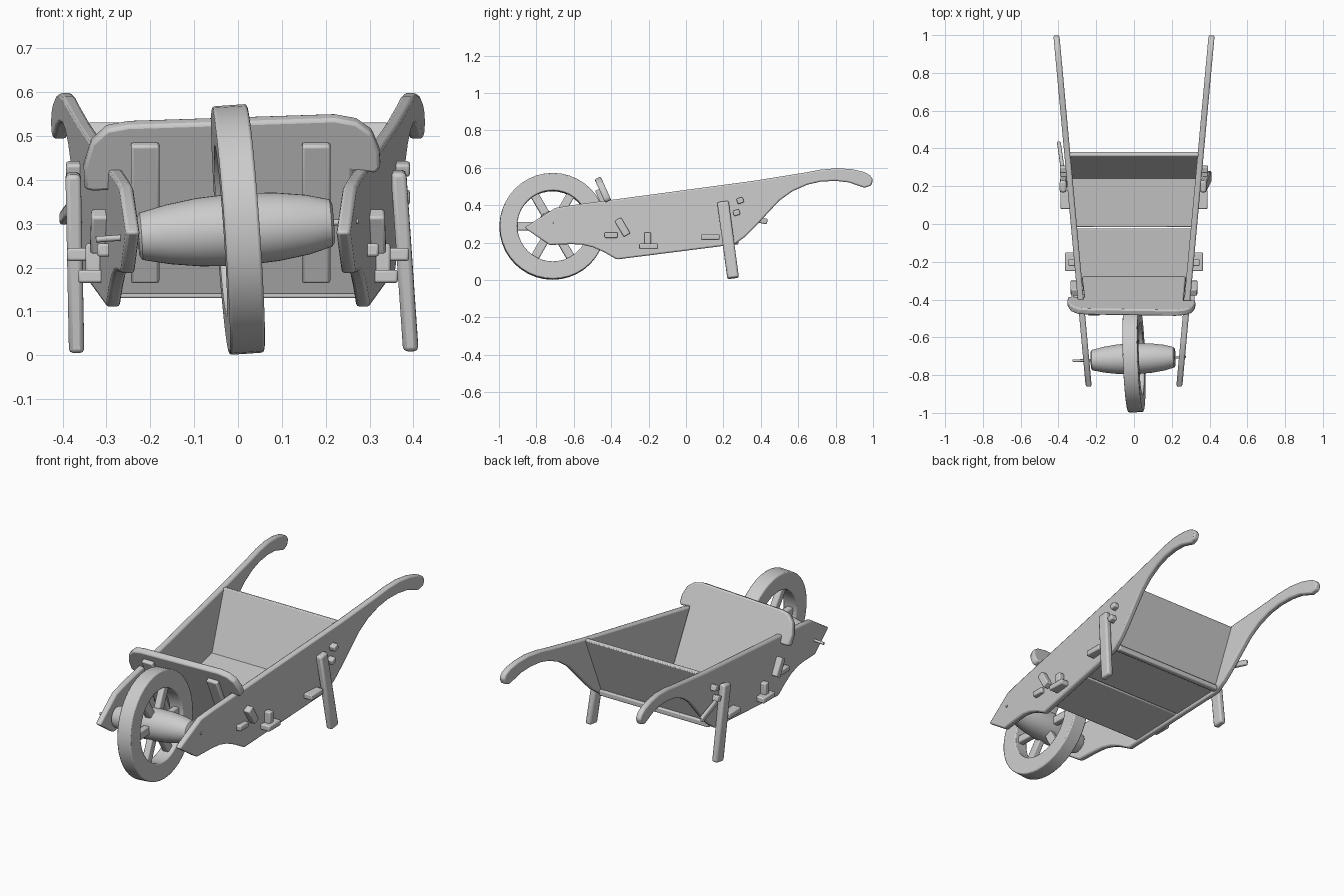
import bpy, bmesh, math
from mathutils import Matrix, Vector

if "Cube" in bpy.data.objects:
    bpy.data.objects.remove(bpy.data.objects["Cube"], do_unlink=True)

grey = bpy.data.materials.new("plain grey")
grey.use_nodes = True
grey.diffuse_color = (0.6, 0.6, 0.6, 1)
grey.node_tree.nodes["Principled BSDF"].inputs["Base Color"].default_value = (0.6, 0.6, 0.6, 1)


def finish(name, bm, bevel, matrix=None):
    bmesh.ops.recalc_face_normals(bm, faces=bm.faces)
    if matrix:
        bm.transform(matrix)
    mesh = bpy.data.meshes.new(name)
    bm.to_mesh(mesh)
    bm.free()
    mesh.materials.append(grey)
    obj = bpy.data.objects.new(name, mesh)
    bpy.context.collection.objects.link(obj)
    if bevel:
        mod = obj.modifiers.new("soft edges", "BEVEL")
        mod.width, mod.segments, mod.limit_method = bevel, 2, "ANGLE"
    bpy.ops.object.select_all(action="DESELECT")
    obj.select_set(True)
    bpy.context.view_layer.objects.active = obj
    bpy.ops.object.shade_smooth_by_angle(angle=math.radians(40))
    return obj


def solid(name, points, push, bevel=0.005, matrix=None):
    """Flat outline pushed along a vector."""
    bm = bmesh.new()
    face = bm.faces.new([bm.verts.new(p) for p in points])
    made = bmesh.ops.extrude_face_region(bm, geom=[face], use_keep_orig=True)["geom"]
    for v in made:
        if isinstance(v, bmesh.types.BMVert):
            v.co += Vector(push)
    return finish(name, bm, bevel, matrix)


def bar(name, a, b, wide, deep, side=(1, 0, 0), bevel=0.006, matrix=None):
    """Squared timber from a to b; wide is measured along side."""
    a, b = Vector(a), Vector(b)
    u = Vector(side).normalized()
    v = (b - a).cross(u).normalized()
    u, v = u * wide / 2, v * deep / 2
    return solid(name, [a - u - v, a + u - v, a + u + v, a - u + v], b - a, bevel, matrix)


def lathe(name, profile, closed, bevel, matrix, steps=40):
    """Turn (x, radius) points about the x axis."""
    bm = bmesh.new()
    rings = []
    for x, r in profile:
        turn = [2 * math.pi * i / steps for i in range(steps)]
        rings.append([bm.verts.new((x, r * math.cos(t), r * math.sin(t))) for t in turn])
    pairs = list(zip(rings, rings[1:]))
    if closed:
        pairs.append((rings[-1], rings[0]))
    else:
        bm.faces.new(rings[0])
        bm.faces.new(rings[-1])
    for p, q in pairs:
        for i in range(steps):
            j = (i + 1) % steps
            bm.faces.new((p[i], p[j], q[j], q[i]))
    return finish(name, bm, bevel, matrix)


def plank_x(y):
    return 0.318 + 0.092 * y


def base_z(y):
    return 0.157 + 0.127 * y


# Side planks, each running back into a curved handle
outline = [(-0.865, 0.28), (-0.70, 0.385), (-0.61, 0.40), (0.36, 0.53), (0.64, 0.575),
           (0.72, 0.59), (0.81, 0.598), (0.89, 0.592), (0.95, 0.578), (0.985, 0.56),
           (1.0, 0.535), (0.99, 0.505), (0.955, 0.493), (0.92, 0.505), (0.87, 0.522),
           (0.80, 0.53), (0.72, 0.526), (0.65, 0.51), (0.57, 0.475), (0.50, 0.425),
           (0.43, 0.35), (0.38, 0.295), (0.32, 0.235), (0.26, 0.19), (-0.37, 0.11),
           (-0.44, 0.15), (-0.50, 0.176), (-0.56, 0.19), (-0.62, 0.192), (-0.73, 0.187)]
for s, side in ((-1, "right"), (1, "left")):
    solid(f"{side}_side_plank", [(s * (plank_x(y) - 0.015), y, z) for y, z in outline],
          (s * 0.032, 0, 0), 0.008)

# Floor boards
for i, (y0, y1) in enumerate(((-0.31, -0.023), (-0.017, 0.25))):
    w0, w1 = plank_x(y0) - 0.01, plank_x(y1) - 0.01
    z0, z1 = base_z(y0) + 0.012, base_z(y1) + 0.012
    solid(f"floor_board_{i + 1}", [(-w0, y0, z0), (w0, y0, z0), (w1, y1, z1), (-w1, y1, z1)],
          (0, 0, 0.025))

# Sloping back board and the beam beneath it
lo, hi = plank_x(0.24) - 0.01, plank_x(0.375) - 0.01
solid("back_board", [(-lo, 0.235, 0.21), (lo, 0.235, 0.21), (hi, 0.36, 0.532), (-hi, 0.36, 0.532)],
      (0, 0.024, -0.006))
bar("rear_beam", (-0.33, 0.265, 0.205), (0.33, 0.265, 0.205), 0.03, 0.03, (0, 1, 0))

# Front board with rounded wings, leaning forward over the wheel
up = Vector((0, -0.41, 0.912))
out = Vector((0, -0.912, -0.41))
foot = Vector((0, -0.275, 0.15))


def on_board(x, t, lift=0.0):
    return foot + Vector((x, 0, 0)) + up * t + out * lift


shape = [(-0.275, 0), (0.275, 0), (0.262, 0.31), (0.315, 0.305), (0.325, 0.32), (0.322, 0.36),
         (0.305, 0.405), (0.27, 0.432), (0.22, 0.442), (-0.25, 0.425), (-0.30, 0.415),
         (-0.335, 0.38), (-0.352, 0.32), (-0.35, 0.265), (-0.33, 0.26), (-0.262, 0.265)]
solid("front_board", [on_board(x, t) for x, t in shape], out * 0.036, 0.008)
for x, side in ((-0.212, "right"), (0.178, "left")):
    bar(f"{side}_front_batten", on_board(x, 0.04, 0.046), on_board(x, 0.385, 0.046), 0.065, 0.025)

# Wheel, slightly askew on its axle
askew = (Matrix.Translation((0, -0.713, 0.287)) @ Matrix.Rotation(0.035, 4, "Z")
         @ Matrix.Rotation(-0.07, 4, "Y"))
lathe("wheel_rim", [(-0.04, 0.19), (-0.04, 0.284), (0.04, 0.284), (0.04, 0.19)], True, 0.006, askew)
lathe("wheel_hub", [(-0.228, 0.045), (-0.222, 0.054), (-0.16, 0.068), (-0.09, 0.078), (0, 0.083),
                    (0.09, 0.078), (0.16, 0.068), (0.212, 0.054), (0.218, 0.045)], False, 0, askew)
lathe("axle_pin", [(-0.325, 0.007), (0.275, 0.007)], False, 0, askew, 12)
for i in range(6):
    d = Vector((0, math.cos(i * math.pi / 3), math.sin(i * math.pi / 3)))
    bar(f"wheel_spoke_{i + 1}", d * 0.05, d * 0.20, 0.035, 0.045, matrix=askew)

# Legs
bar("left_leg", (0.366, 0.197, 0.42), (0.394, 0.252, 0.012), 0.035, 0.062, bevel=0.01)
bar("right_leg", (-0.376, 0.197, 0.415), (-0.368, 0.252, 0.008), 0.035, 0.062, bevel=0.01)

# Tenons poking through the side planks, with their wedges
for s, side in ((-1, "right"), (1, "left")):
    for name, y, z, reach, size, tall in (("front", -0.40, 0.24, 0.04, 0.07, 0.03),
                                          ("middle", -0.20, 0.18, 0.065, 0.10, 0.03),
                                          ("rear", 0.13, 0.23, 0.06, 0.10, 0.03)):
        x = plank_x(y)
        bar(f"{side}_{name}_tenon", (s * (x - 0.01), y, z), (s * (x + reach), y, z),
            size, tall, (0, 1, 0))
    bar(f"{side}_front_wedge", (s * 0.312, -0.365, 0.325), (s * 0.315, -0.315, 0.24), 0.045, 0.04)
    bar(f"{side}_middle_wedge", (s * 0.33, -0.205, 0.255), (s * 0.33, -0.205, 0.165), 0.035, 0.035)
    # Upper pegs behind the leg
    for i, (y, z) in enumerate(((0.29, 0.425), (0.27, 0.36))):
        bar(f"{side}_peg_{i + 1}", (s * 0.33, y, z), (s * 0.392, y, z), 0.035, 0.03, (0, 1, 0.3))
bar("right_long_peg", (-0.375, 0.27, 0.345), (-0.398, 0.435, 0.312), 0.02, 0.03)
